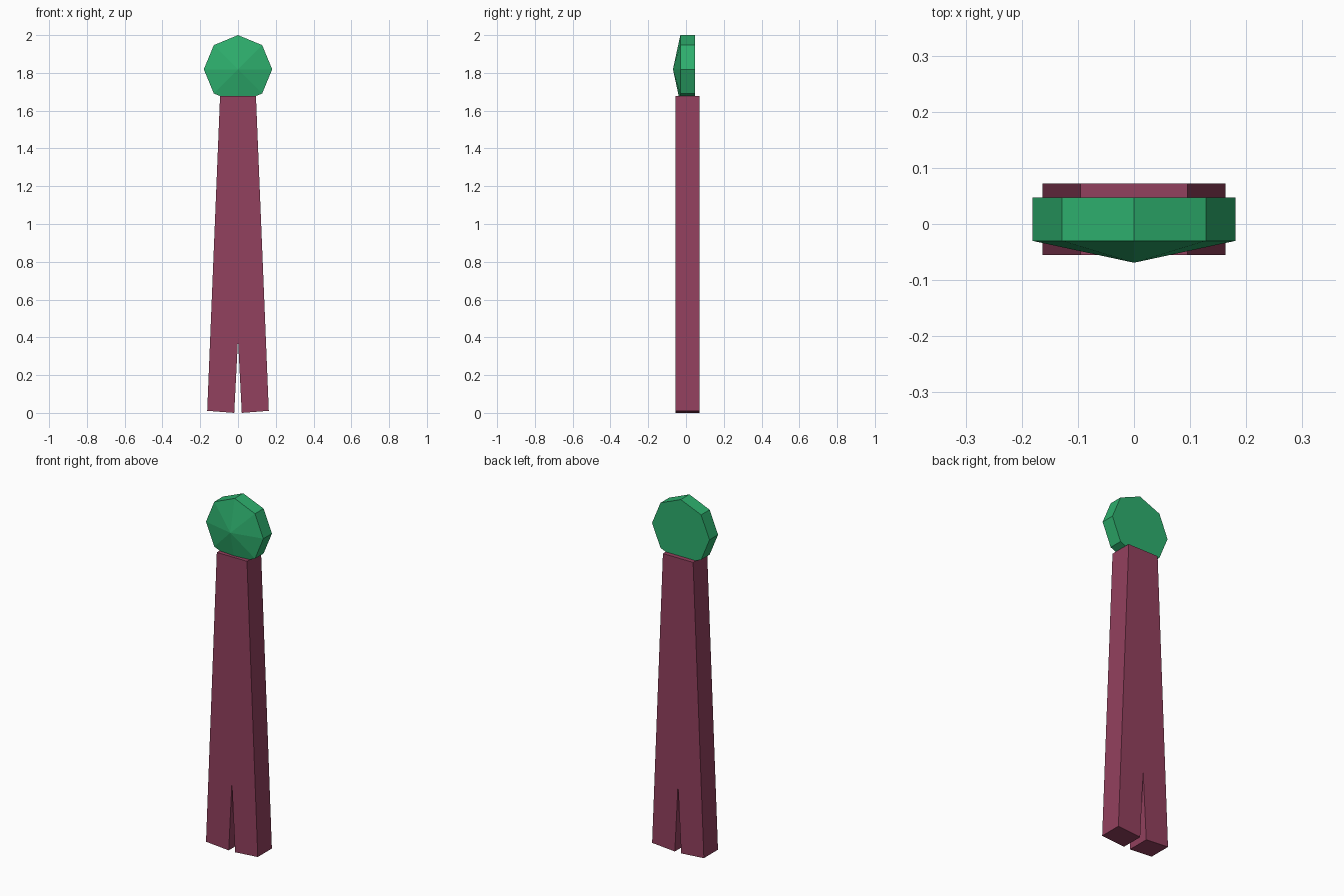
import bpy, bmesh, math

if "Cube" in bpy.data.objects:
    bpy.data.objects.remove(bpy.data.objects["Cube"])


def material(name, rgb):
    m = bpy.data.materials.new(name)
    m.diffuse_color = (*rgb, 1)
    m.use_nodes = True
    m.node_tree.nodes["Principled BSDF"].inputs["Base Color"].default_value = m.diffuse_color
    return m


def prism(name, profile, y_front, y_back, mat, apex=None):
    """Extrude an (x, z) outline along y; an optional apex point replaces the front cap."""
    bm = bmesh.new()
    front = [bm.verts.new((x, y_front, z)) for x, z in profile]
    back = [bm.verts.new((x, y_back, z)) for x, z in profile]
    tip = bm.verts.new(apex) if apex else None
    n = len(profile)
    for i in range(n):
        j = (i + 1) % n
        bm.faces.new((front[i], front[j], back[j], back[i]))
        if tip:
            bm.faces.new((front[i], front[j], tip))
    if not tip:
        bm.faces.new(front)
    bm.faces.new(back)
    bmesh.ops.recalc_face_normals(bm, faces=bm.faces)
    me = bpy.data.meshes.new(name)
    bm.to_mesh(me)
    bm.free()
    me.materials.append(mat)
    ob = bpy.data.objects.new(name, me)
    bpy.context.collection.objects.link(ob)
    return ob


maroon = material("maroon", (0.29, 0.052, 0.112))
green = material("green", (0.027, 0.43, 0.155))

# Tapered post with a narrow notch splitting the foot into two prongs
half = [(0.095, 1.677), (0.163, 0.011), (0.020, 0.0)]
outline = half + [(0.0, 0.39)] + [(-x, z) for x, z in reversed(half)]
prism("forked_post", outline, -0.055, 0.072, maroon)

# Octagonal gem head with a shallow pointed front
R, CZ = 0.181, 1.819
octagon = [(R * math.sin(i * math.pi / 4), CZ + R * math.cos(i * math.pi / 4))
           for i in range(8)]
prism("gem_head", octagon, -0.03, 0.047, green, apex=(0, -0.069, CZ))
